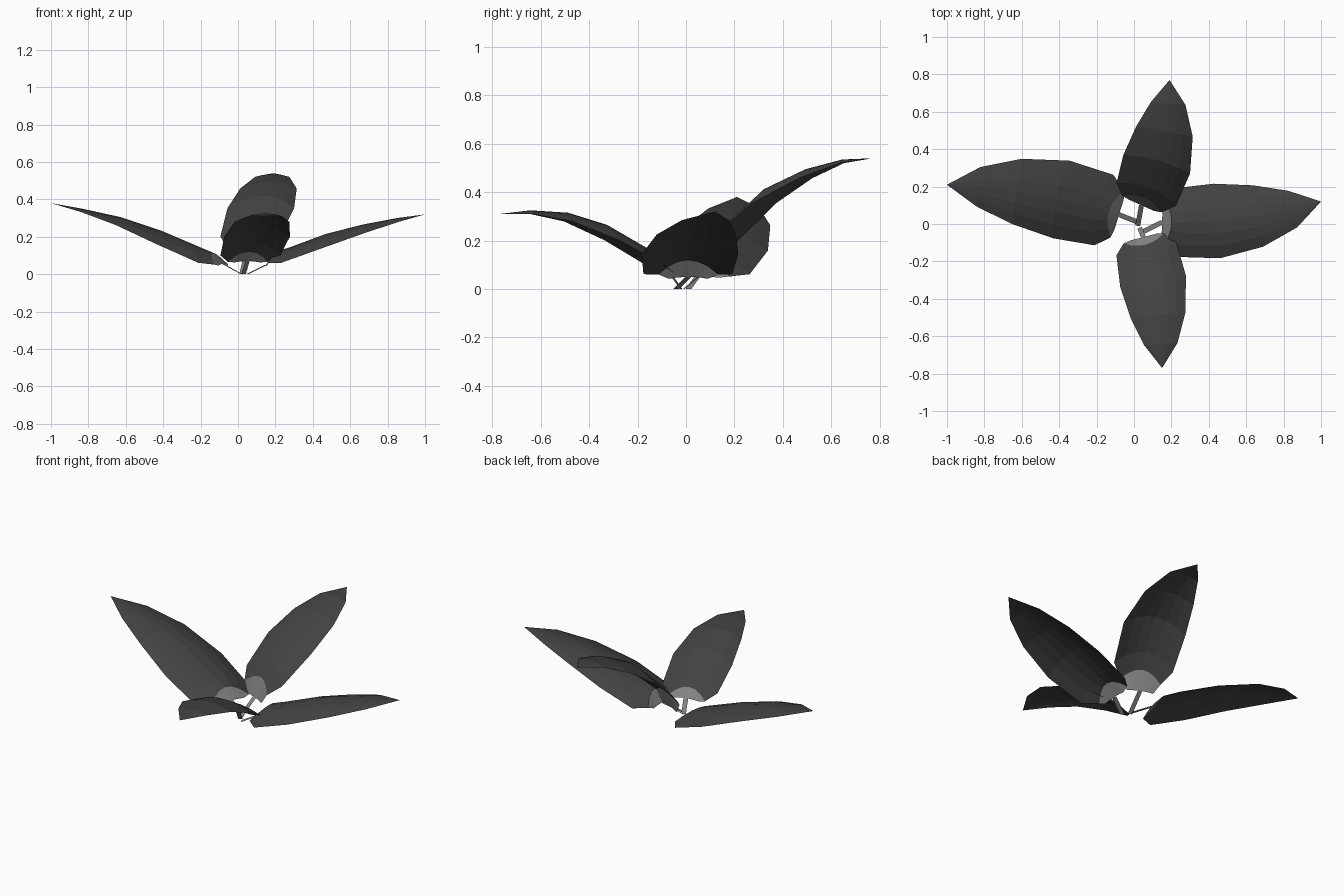
import bpy, bmesh
from mathutils import Vector

cube = bpy.data.objects.get("Cube")
if cube:
    bpy.data.objects.remove(cube)


def make_material(name, grey):
    mat = bpy.data.materials.new(name)
    colour = (grey, grey, grey, 1)
    mat.diffuse_color = colour
    mat.use_nodes = True
    mat.node_tree.nodes["Principled BSDF"].inputs["Base Color"].default_value = colour
    return mat


dark = make_material("dark grey", 0.055)
light = make_material("light grey", 0.23)

# Shared leaf shape, one entry per row from the base to the tip
STATION = (0, 0.06, 0.15, 0.37, 0.6, 0.82, 1)
WIDTH = (0.4, 0.62, 0.92, 1, 0.83, 0.5, 0)
DROOP = (0.04, 0.3, 0.42, 0.36, 0.2, 0.08, 0)
SWEEP = (0, 0.05, 0.06, 0.03, 0, 0, 0)
COLUMNS = 6


def add_object(name, bm, materials):
    mesh = bpy.data.meshes.new(name)
    bm.to_mesh(mesh)
    bm.free()
    for mat in materials:
        mesh.materials.append(mat)
    obj = bpy.data.objects.new(name, mesh)
    bpy.context.scene.collection.objects.link(obj)


def make_leaf(name, base, tip, half_width, bend, heights):
    """Arched, cupped blade with a light strip at its foot."""
    base, tip = Vector(base), Vector(tip)
    axis = tip - base
    side = Vector((-axis.y, axis.x)).normalized()
    bm = bmesh.new()
    previous = None
    for row, (t, w, droop, sweep, z) in enumerate(
            zip(STATION, WIDTH, DROOP, SWEEP, heights)):
        centre = base + axis * t + side * (4 * bend * t * (1 - t))
        tangent = (axis + side * (4 * bend * (1 - 2 * t))).normalized()
        across = Vector((-tangent.y, tangent.x))
        ring = []
        for i in range(COLUMNS + 1 if w else 1):
            u = 2 * i / COLUMNS - 1 if w else 0
            p = centre + across * (u * w * half_width)
            p -= tangent * (u * u * sweep * axis.length)
            ring.append(bm.verts.new((p.x, p.y, z - droop * half_width * u * u)))
        if previous:
            for i in range(COLUMNS):
                corners = [previous[i + 1], previous[i]]
                corners += [ring[i], ring[i + 1]] if w else [ring[0]]
                face = bm.faces.new(corners)
                face.material_index = int(row == 1)
        previous = ring
    bmesh.ops.recalc_face_normals(bm, faces=bm.faces)
    if sum(f.normal.z for f in bm.faces) < 0:
        bmesh.ops.reverse_faces(bm, faces=bm.faces)
    add_object(name, bm, (dark, light))


def make_stem(name, foot, head):
    """Flat ribbon from the ground to the foot of a leaf."""
    foot, head = Vector(foot), Vector(head)
    run = head - foot
    side = Vector((-run.y, run.x, 0)).normalized() * 0.013
    bm = bmesh.new()
    bm.faces.new([bm.verts.new(p) for p in
                  (foot + side, foot - side, head - side, head + side)])
    add_object(name, bm, (light,))


# name: base, tip, half width, bend, midrib heights, stem foot
LEAVES = {
    "front": ((0.05, -0.07), (0.15, -0.77), 0.178, 0.02,
              (0.07, 0.12, 0.175, 0.265, 0.315, 0.325, 0.31), (0.03, -0.02, 0)),
    "back": ((0.04, 0.1), (0.19, 0.77), 0.185, -0.035,
             (0.09, 0.2, 0.28, 0.42, 0.495, 0.535, 0.54), (0.02, -0.01, 0)),
    "left": ((0.15, 0.01), (1, 0.12), 0.2, -0.035,
             (0.05, 0.12, 0.145, 0.215, 0.265, 0.3, 0.32), (0.05, -0.04, 0)),
    "right": ((-0.08, 0.05), (-1, 0.21), 0.212, -0.03,
              (0.055, 0.115, 0.15, 0.235, 0.305, 0.35, 0.38), (0.02, 0.01, 0)),
}

for name, (base, tip, half_width, bend, heights, foot) in LEAVES.items():
    make_leaf(name + "_leaf", base, tip, half_width, bend, heights)
    make_stem(name + "_stem", foot, (*base, heights[0]))
